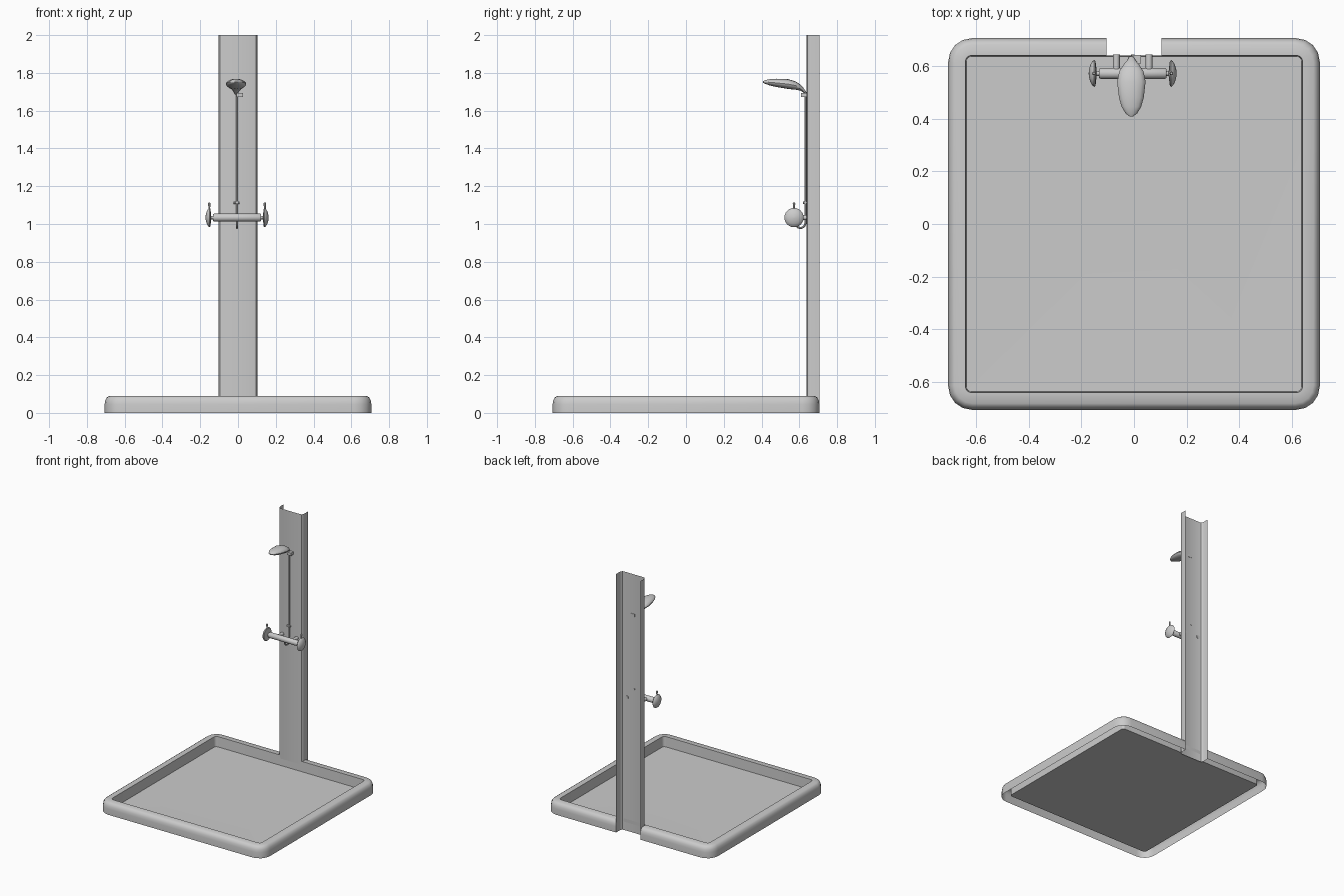
import bpy, bmesh, math
from mathutils import Vector

if "Cube" in bpy.data.objects:
    bpy.data.objects.remove(bpy.data.objects["Cube"])

CX = -0.005   # fittings sit a touch left of centre


def finish(name, bm, angle=35):
    me = bpy.data.meshes.new(name)
    bm.to_mesh(me)
    bm.free()
    ob = bpy.data.objects.new(name, me)
    bpy.context.collection.objects.link(ob)
    bpy.ops.object.select_all(action='DESELECT')
    ob.select_set(True)
    bpy.context.view_layer.objects.active = ob
    bpy.ops.object.shade_smooth_by_angle(angle=math.radians(angle))
    return ob


def loft(name, rings, caps=True, closed=True, skip=lambda r, i: False, fix=True):
    bm = bmesh.new()
    vs = [[bm.verts.new(p) for p in ring] for ring in rings]
    n = len(rings[0])
    for r in range(len(vs) - 1):
        for i in range(n if closed else n - 1):
            if not skip(r, i):
                j = (i + 1) % n
                bm.faces.new((vs[r][i], vs[r][j], vs[r + 1][j], vs[r + 1][i]))
    if caps:
        bm.faces.new(vs[0][::-1])
        bm.faces.new(vs[-1])
    if fix:
        bmesh.ops.recalc_face_normals(bm, faces=bm.faces)
    return finish(name, bm)


def tube(name, pts, radii, n=12):
    """Round tube along a path; one radius per point."""
    pts = [Vector(p) for p in pts]
    rings = []
    for k, p in enumerate(pts):
        d = pts[min(k + 1, len(pts) - 1)] - pts[max(k - 1, 0)]
        q = d.to_track_quat('Z', 'Y')
        rings.append([p + q @ Vector((radii[k] * math.cos(2 * math.pi * i / n),
                                      radii[k] * math.sin(2 * math.pi * i / n), 0))
                      for i in range(n)])
    return loft(name, rings)


def box(name, c, s):
    bm = bmesh.new()
    bmesh.ops.create_cube(bm, size=1)
    for v in bm.verts:
        v.co = Vector(c) + Vector(a * b for a, b in zip(v.co, s))
    return finish(name, bm)


def rounded_square(h, rad, z, seg=4):
    """Anticlockwise outline, starting with the two edges of the rear notch."""
    pts = [(0.104, h, z), (-0.104, h, z)]
    for k in range(4):
        sx, sy = [(-1, 1), (-1, -1), (1, -1), (1, 1)][k]
        for i in range(seg + 1):
            a = math.pi / 2 * (k + 1 + i / seg)
            pts.append((sx * (h - rad) + rad * math.cos(a),
                        sy * (h - rad) + rad * math.sin(a), z))
    return pts


# shower tray: hollow rolled rim, inner wall and slightly dished floor
profile = [(0.706, 0.09, 0), (0.706, 0.045, 0.09) and (0.706, 0.09, 0.045),
           (0.703, 0.088, 0.065), (0.695, 0.08, 0.081), (0.682, 0.07, 0.09),
           (0.64, 0.022, 0.09), (0.637, 0.02, 0.012), (0.2, 0.02, 0.007)]
loft("shower_tray", [rounded_square(*p) for p in profile][:-1], caps=False,
     skip=lambda r, i: i == 0 and r < 5, fix=False)
bm = bmesh.new()
edge = [bm.verts.new(p) for p in rounded_square(0.637, 0.02, 0.012)]
centre = bm.verts.new((0, 0, 0.007))
for i, v in enumerate(edge):
    bm.faces.new((v, edge[(i + 1) % len(edge)], centre))
finish("tray_floor", bm)

# column: channel with rounded front corners, open at the back
half = [(0.104, 0.706), (0.104, 0.662), (0.101, 0.65), (0.095, 0.642), (0.085, 0.639)]
section = [(-x, y) for x, y in half] + half[::-1]
loft("column", [[(x, y, z) for x, y in section] for z in (0, 2.0)],
     caps=False, closed=False, fix=False)

# mixer bar with stepped ends
BY, BZ = 0.572, 1.034
ends = [(-0.146, 0.009), (-0.128, 0.009), (-0.128, 0.017), (-0.122, 0.021)]
ends += [(-x, r) for x, r in ends[::-1]]
tube("mixer_bar", [(CX + x, BY, BZ) for x, r in ends], [r for x, r in ends], 16)

# domed knobs with levers, and wall inlets, one each side
for s, side in ((-1, "left"), (1, "right")):
    dome = [(0.137, 0.012), (0.141, 0.046), (0.146, 0.051), (0.152, 0.047),
            (0.160, 0.034), (0.165, 0.018), (0.167, 0.003)]
    tube("knob_" + side, [(CX + s * x, BY, BZ) for x, r in dome],
         [r for x, r in dome], 24)
    tube("knob_lever_" + side,
         [(CX + s * 0.147, BY, z) for z in (1.06, 1.09, 1.108, 1.115)],
         [0.005, 0.005, 0.007, 0.004], 8)
    tube("wall_inlet_" + side,
         [(CX + s * 0.062, y, BZ) for y in (0.575, 0.644)], [0.013, 0.013])

# riser pipe with hooked lower end
hook = [(CX, 0.606 - 0.026 * math.cos(a), 1.005 - 0.026 * math.sin(a))
        for a in [math.pi * i / 8 for i in range(9)]]
path = [(CX, 0.58, 1.025)] + hook + [(CX, 0.632, 1.3), (CX, 0.632, 1.70)]
tube("riser_pipe", path, [0.0055] * len(path), 8)

# pipe clip and head bracket
tube("pipe_clip", [(CX - 0.018, 0.632, 1.113), (CX + 0.012, 0.632, 1.113)], [0.007, 0.007], 8)
tube("clip_pin", [(CX, 0.62, 1.113), (CX, 0.644, 1.113)], [0.006, 0.006], 8)
box("head_bracket", (0.009, 0.626, 1.683), (0.036, 0.032, 0.022))

# teardrop shower head: (y, centre z, half width, half height)
secs = [(0.408, 1.752, 0.006, 0.004), (0.42, 1.752, 0.022, 0.010),
        (0.445, 1.750, 0.037, 0.017), (0.48, 1.747, 0.047, 0.022),
        (0.54, 1.741, 0.054, 0.026), (0.58, 1.733, 0.046, 0.022),
        (0.605, 1.722, 0.030, 0.016), (0.622, 1.708, 0.016, 0.012),
        (0.636, 1.692, 0.008, 0.008)]
N = 16
loft("shower_head", [[(-0.01 + w * math.cos(2 * math.pi * i / N), y,
                       z + h * math.sin(2 * math.pi * i / N)) for i in range(N)]
                     for y, z, w, h in secs])
